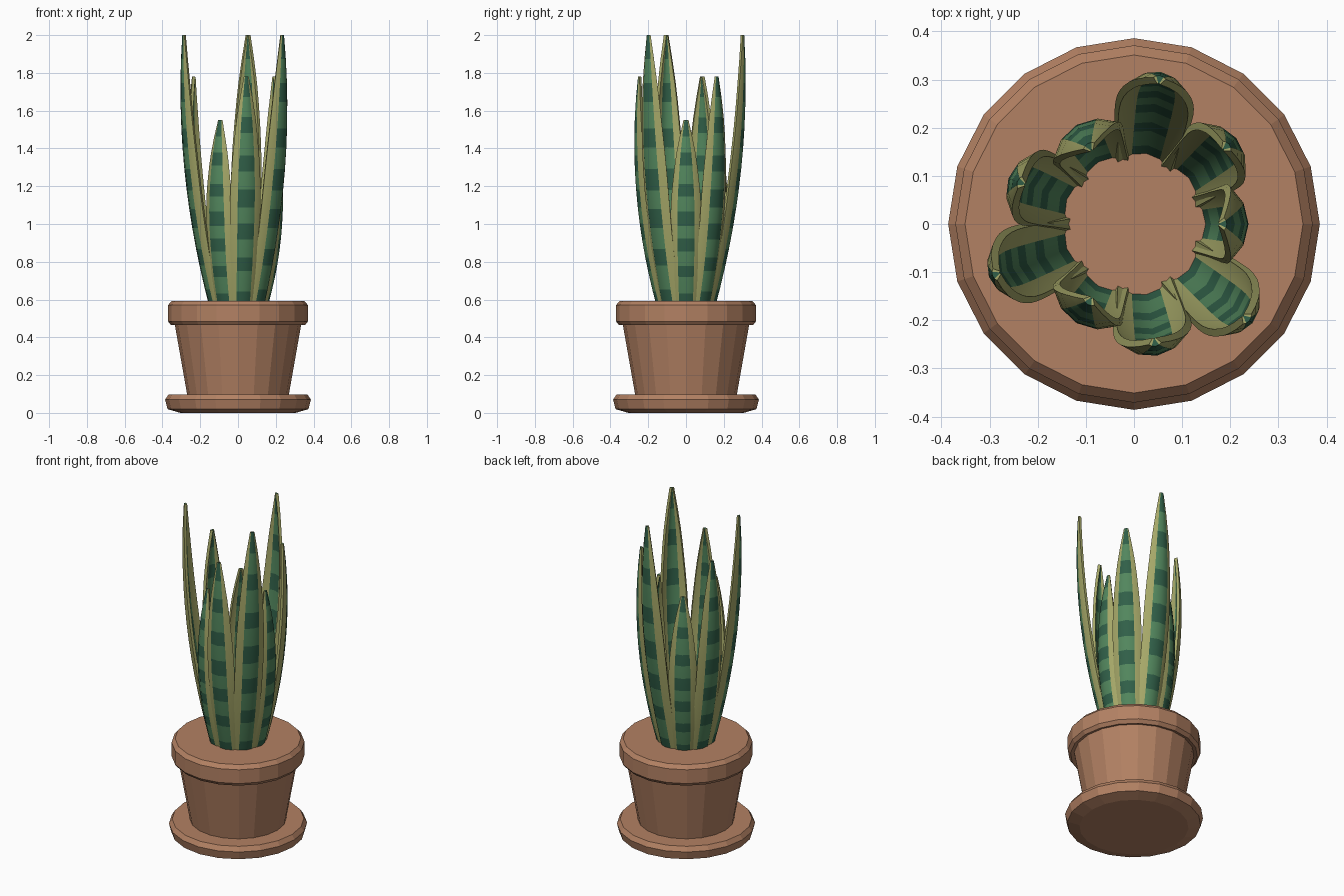
import bpy
import bmesh
import math
from mathutils import Vector

if "Cube" in bpy.data.objects:
    bpy.data.objects.remove(bpy.data.objects["Cube"])


def material(name, rgb):
    m = bpy.data.materials.new(name)
    m.diffuse_color = (*rgb, 1)
    m.use_nodes = True
    m.node_tree.nodes["Principled BSDF"].inputs["Base Color"].default_value = m.diffuse_color
    return m


terracotta = material("terracotta", (0.45, 0.22, 0.125))
leaf_mats = [material("leaf_green", (0.085, 0.24, 0.11)),
             material("leaf_dark_band", (0.03, 0.115, 0.065)),
             material("leaf_yellow_edge", (0.38, 0.39, 0.14))]


def finish(name, bm, mats):
    me = bpy.data.meshes.new(name)
    bm.to_mesh(me)
    bm.free()
    for m in mats:
        me.materials.append(m)
    ob = bpy.data.objects.new(name, me)
    bpy.context.collection.objects.link(ob)
    return ob


def lathe(name, profile, sides=20):
    bm = bmesh.new()
    rings = [[bm.verts.new((r * math.cos(i * math.tau / sides),
                            r * math.sin(i * math.tau / sides), z))
              for i in range(sides)] for r, z in profile]
    for a, b in zip(rings, rings[1:]):
        for i in range(sides):
            j = (i + 1) % sides
            bm.faces.new((a[i], a[j], b[j], b[i]))
    bm.faces.new(rings[0][::-1])
    bm.faces.new(rings[-1])
    return finish(name, bm, [terracotta])


# Saucer and pot with a thick rim; the pot is closed flat at the top
lathe("saucer", [(0.305, 0), (0.373, 0.02), (0.386, 0.07), (0.368, 0.097)])
lathe("pot", [(0.268, 0.09), (0.335, 0.47), (0.355, 0.465), (0.371, 0.485),
              (0.371, 0.57), (0.351, 0.593)])

# Leaf rows along the length: (t, half width); bands alternate dark / light
ROWS = [(0, .06), (.05, .063), (.14, .068), (.2, .071), (.28, .074),
        (.35, .076), (.42, .077), (.5, .076), (.58, .072), (.65, .066),
        (.75, .055), (.82, .045), (.91, .028), (1, .008)]
# Cross-section: (sideways, inward) as fractions of the half width
SECTION = [(-1, .5), (-.55, .13), (0, 0), (.55, .13), (1, .5)]


def leaf(name, angle, top, out, back):
    """Curved blade: radius rises by out*t and falls by back*t^2."""
    bm = bmesh.new()
    radial = Vector((math.cos(angle), math.sin(angle), 0))
    side = Vector((-radial.y, radial.x, 0))
    grid = []
    for t, w in ROWS:
        r = 0.155 + out * t - back * t * t
        z = 0.585 + (top - 0.585) * t
        grid.append([bm.verts.new(radial * (r - d * w) + side * (u * w)
                                  + Vector((0, 0, z))) for u, d in SECTION])
    for k, (a, b) in enumerate(zip(grid, grid[1:])):
        for i in range(4):
            f = bm.faces.new((a[i], a[i + 1], b[i + 1], b[i]))
            f.smooth = True
            f.material_index = 2 if i in (0, 3) else (k + 1) % 2
    ob = finish(name, bm, leaf_mats)
    mod = ob.modifiers.new("thickness", 'SOLIDIFY')
    mod.thickness = 0.016
    mod.offset = 0
    bpy.ops.object.select_all(action='DESELECT')
    bpy.context.view_layer.objects.active = ob
    ob.select_set(True)
    bpy.ops.object.modifier_apply(modifier=mod.name)
    bpy.ops.object.shade_smooth_by_angle(angle=math.radians(30))


# Nine leaves in a ring, cycling through short, tall and medium
KINDS = [("short", 1.55, .266, .236),
         ("tall", 2.0, .385, .235),
         ("medium", 1.78, .326, .231)]
for n in range(9):
    kind, top, out, back = KINDS[n % 3]
    leaf(f"{kind}_leaf_{n // 3 + 1}", math.radians(-40 * n), top, out, back)
